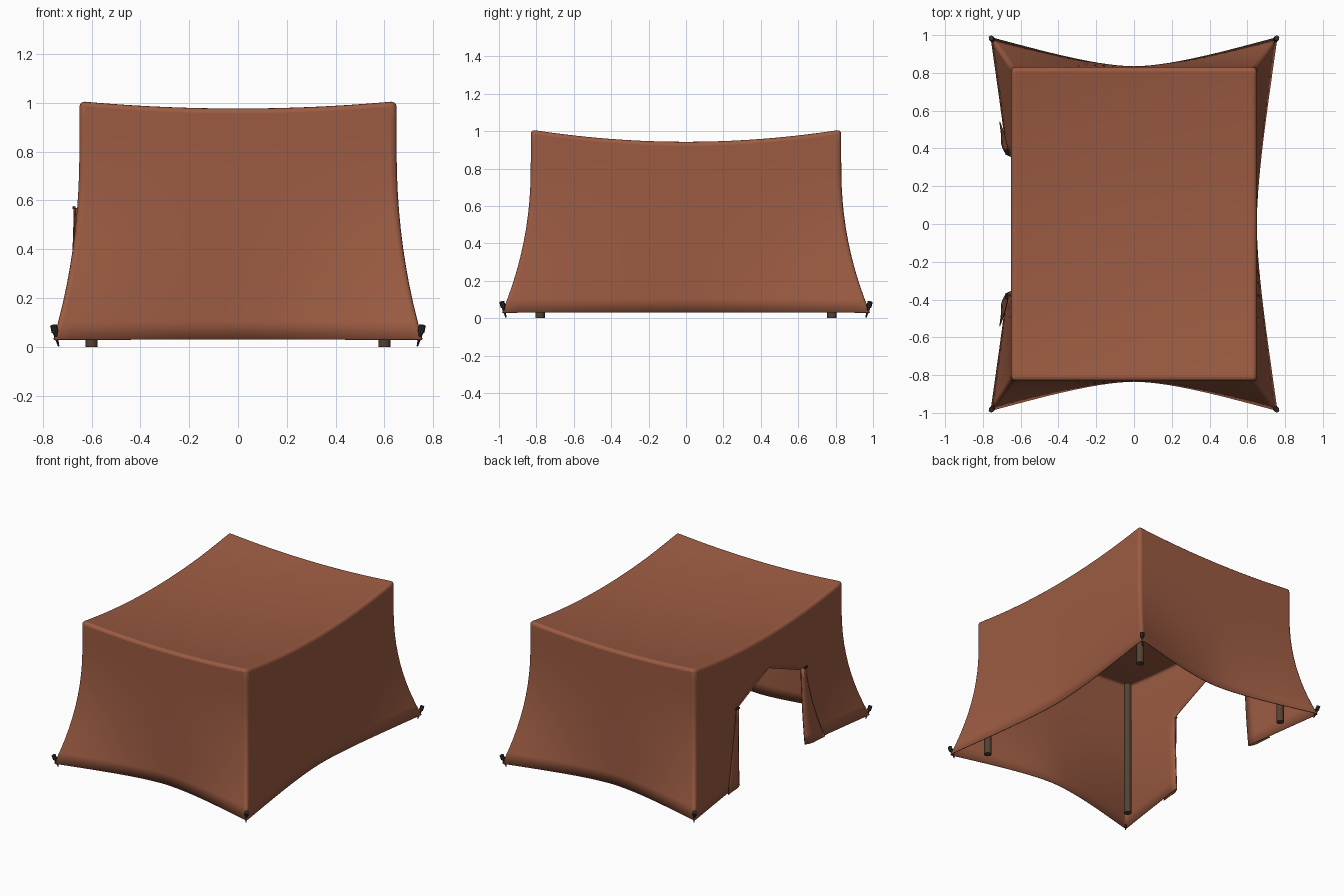
import bpy, bmesh, math
from mathutils import Vector

if "Cube" in bpy.data.objects:
    bpy.data.objects.remove(bpy.data.objects["Cube"])

HX, HY, BASE = 0.65, 0.83, 0.03     # roof half sizes, hem height
N, ROWS, LOW = 28, 13, 7            # grid columns, wall rows, rows below the door top
DOOR_S, DOOR_Z = 12 / 28, 0.555


def material(name, color):
    m = bpy.data.materials.new(name)
    m.diffuse_color = (*color, 1)
    m.use_nodes = True
    m.node_tree.nodes["Principled BSDF"].inputs["Base Color"].default_value = m.diffuse_color
    return m


cloth = material("rust_cloth", (0.33, 0.105, 0.055))
wood = material("dark_wood", (0.085, 0.055, 0.033))
iron = material("dark_iron", (0.035, 0.03, 0.028))


def finish(bm, name, mat, angle=40):
    me = bpy.data.meshes.new(name)
    bm.to_mesh(me)
    bm.free()
    ob = bpy.data.objects.new(name, me)
    bpy.context.collection.objects.link(ob)
    me.materials.append(mat)
    bpy.ops.object.select_all(action='DESELECT')
    ob.select_set(True)
    bpy.context.view_layer.objects.active = ob
    bpy.ops.object.shade_smooth_by_angle(angle=math.radians(angle))
    return ob


def grid(bm, nu, nv, point, keep=lambda i, j: True):
    vs = [[bm.verts.new(point(i, j)) for j in range(nv + 1)] for i in range(nu + 1)]
    for i in range(nu):
        for j in range(nv):
            if keep(i, j):
                bm.faces.new((vs[i][j], vs[i + 1][j], vs[i + 1][j + 1], vs[i][j + 1]))


def roof_z(sx, sy):
    return 1.01 - 0.03 * (1 - sx * sx) - 0.065 * (1 - sy * sy)


def wall(axis, sign, s, z):
    # walls hang straight, then flare out to the pegged corners
    f = max(0, 1 - (z - BASE) / 0.78) ** 2.1
    a = abs(s)
    if axis == 0:
        return Vector((sign * (HX + 0.11 * f * a ** 1.7), s * HY + 0.16 * f * s ** 3, z))
    return Vector((s * HX + 0.11 * f * s ** 3, sign * (HY + 0.005 * f + 0.155 * f * a ** 1.7), z))


# Canopy: sagging roof and four flared walls, doorway in the left wall
bm = bmesh.new()
grid(bm, N, N, lambda i, j: (HX * (2 * i / N - 1), HY * (2 * j / N - 1),
                             roof_z(2 * i / N - 1, 2 * j / N - 1)))
for axis in (0, 1):
    for sign in (-1, 1):
        door = axis == 0 and sign == -1

        def pt(i, j):
            s = 2 * i / N - 1
            top = roof_z(sign, s) if axis == 0 else roof_z(s, sign)
            mid = DOOR_Z + (0.15 * max(0, 1 - abs(s) / DOOR_S) if door else 0)
            if j <= LOW:
                z = BASE + (mid - BASE) * j / LOW
            else:
                z = mid + (top - mid) * (j - LOW) / (ROWS - LOW)
            return wall(axis, sign, s, z)

        grid(bm, N, ROWS, pt,
             lambda i, j: not (door and j < LOW and abs(2 * (i + 0.5) / N - 1) < DOOR_S))
bmesh.ops.delete(bm, geom=[v for v in bm.verts if not v.link_faces], context='VERTS')
bmesh.ops.remove_doubles(bm, verts=bm.verts, dist=0.0005)
bmesh.ops.recalc_face_normals(bm, faces=bm.faces)
if next(f for f in bm.faces if f.calc_center_median().z > 0.9 and abs(f.normal.z) > 0.9).normal.z < 0:
    bmesh.ops.reverse_faces(bm, faces=bm.faces)
canopy = finish(bm, "canopy", cloth, 60)
bev = canopy.modifiers.new("soft_seams", 'BEVEL')
bev.width, bev.segments, bev.limit_method, bev.angle_limit = 0.022, 3, 'ANGLE', math.radians(50)
sol = canopy.modifiers.new("cloth", 'SOLIDIFY')
sol.thickness, sol.offset = 0.005, -1

# Door flaps folded back against the outside of the wall
for side, label in ((1, "back"), (-1, "front")):
    bm = bmesh.new()

    def flap(i, j):
        u, t = i / 6, j / 8
        z = BASE + (DOOR_Z + 0.015 - BASE) * t
        width = 0.03 + 0.12 * (1 - t) ** 1.2
        p = wall(0, -1, side * (DOOR_S + u * width / HY), z)
        p.x -= 0.018 * math.sin(math.pi * min(u * 1.4, 0.75)) + 0.001
        return p

    grid(bm, 6, 8, flap)
    ob = finish(bm, label + "_door_flap", cloth, 60)
    m = ob.modifiers.new("cloth", 'SOLIDIFY')
    m.thickness, m.offset = 0.004, 0


def rod(name, a, b, r1, r2, sides, mat):
    a, b = Vector(a), Vector(b)
    bm = bmesh.new()
    bmesh.ops.create_cone(bm, cap_ends=True, segments=sides, radius1=r1, radius2=r2,
                          depth=(b - a).length)
    rot = (b - a).to_track_quat('Z', 'Y').to_matrix().to_4x4()
    bmesh.ops.transform(bm, matrix=rot, verts=bm.verts)
    bmesh.ops.translate(bm, vec=(a + b) / 2, verts=bm.verts)
    return finish(bm, name, mat)


# Corner poles and leaning pegs with thick heads
for sx, lx in ((-1, "left"), (1, "right")):
    for sy, ly in ((-1, "front"), (1, "back")):
        tag = ly + "_" + lx
        rod(tag + "_pole", (sx * 0.6, sy * 0.78, 0), (sx * 0.6, sy * 0.78, 0.975),
            0.025, 0.025, 12, wood)
        rod(tag + "_peg", (sx * 0.735, sy * 0.962, 0.003), (sx * 0.753, sy * 0.98, 0.07),
            0.003, 0.011, 8, iron)
        rod(tag + "_peg_head", (sx * 0.75, sy * 0.977, 0.06), (sx * 0.756, sy * 0.985, 0.088),
            0.014, 0.014, 8, iron)

# Small toggles holding the flaps
for sy, ly in ((-1, "front"), (1, "back")):
    rod(ly + "_flap_toggle", (-0.672, sy * 0.365, 0.57), (-0.672, sy * 0.40, 0.57),
        0.007, 0.007, 8, iron)
